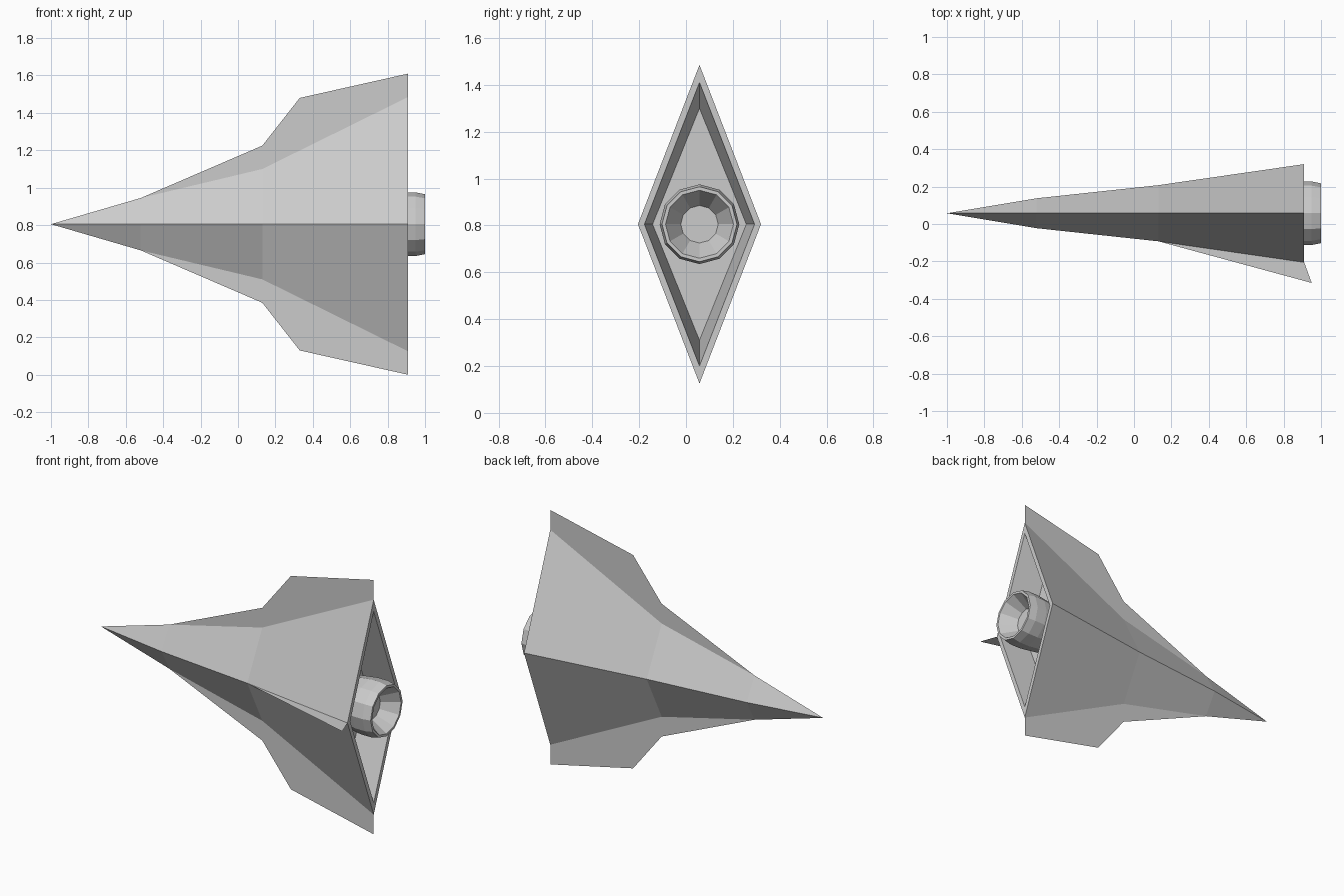
import bpy
from math import sin, cos, pi

if "Cube" in bpy.data.objects:
    bpy.data.objects.remove(bpy.data.objects["Cube"])

CY, CZ = 0.0575, 0.805   # long axis of the craft


def make(name, verts, faces):
    mesh = bpy.data.meshes.new(name)
    mesh.from_pydata(verts, [], faces)
    mesh.update()
    ob = bpy.data.objects.new(name, mesh)
    bpy.context.collection.objects.link(ob)
    return ob


def loft(name, stations, sides, cap_end=True):
    """Skin rings along x; each station is (x, half width y, half height z)."""
    verts, faces = [], []
    for x, ry, rz in stations:
        for i in range(sides):
            a = 2 * pi * i / sides
            verts.append((x, CY + ry * sin(a), CZ + rz * cos(a)))
    for s in range(len(stations) - 1):
        for i in range(sides):
            j = (i + 1) % sides
            a, b = s * sides, (s + 1) * sides
            if stations[s][1] == 0:      # pointed nose
                faces.append((a, b + j, b + i))
            else:
                faces.append((a + i, a + j, b + j, b + i))
    if cap_end:
        last = (len(stations) - 1) * sides
        faces.append(tuple(last + i for i in range(sides)))
    ob = loft_clean(make(name, verts, faces))
    return ob


def loft_clean(ob):
    import bmesh
    bm = bmesh.new()
    bm.from_mesh(ob.data)
    bmesh.ops.remove_doubles(bm, verts=bm.verts, dist=1e-5)
    bmesh.ops.recalc_face_normals(bm, faces=bm.faces)
    bm.to_mesh(ob.data)
    bm.free()
    return ob


# Diamond hull with a recessed tail
loft("hull", [(-1.0, 0, 0), (-0.52, 0.08, 0.14), (0.13, 0.15, 0.295),
              (0.91, 0.2625, 0.68), (0.91, 0.235, 0.605),
              (0.72, 0.20, 0.495)], 4)

# Engine nozzle: outer barrel, rim, and tapering bore
loft("engine_nozzle", [(0.72, 0.15, 0.15), (0.88, 0.17, 0.17),
                       (0.95, 0.17, 0.17), (1.0, 0.16, 0.16),
                       (1.0, 0.145, 0.145), (0.90, 0.08, 0.08)], 12)

# Thin wings, mirrored above and below the axis
wing = [(-0.52, 0.14), (0.13, 0.42), (0.33, 0.675),
        (0.91, 0.805), (0.91, 0.68), (0.13, 0.295)]
for name, side in (("upper_wing", 1), ("lower_wing", -1)):
    make(name, [(x, CY, CZ + side * h) for x, h in wing],
         [(0, 1, 5), (1, 2, 3, 4, 5)])

# Thin fin on the front ridge
make("fin", [(0.13, -0.0925, CZ), (0.95, -0.315, CZ), (0.91, -0.205, CZ)],
     [(0, 1, 2)])
